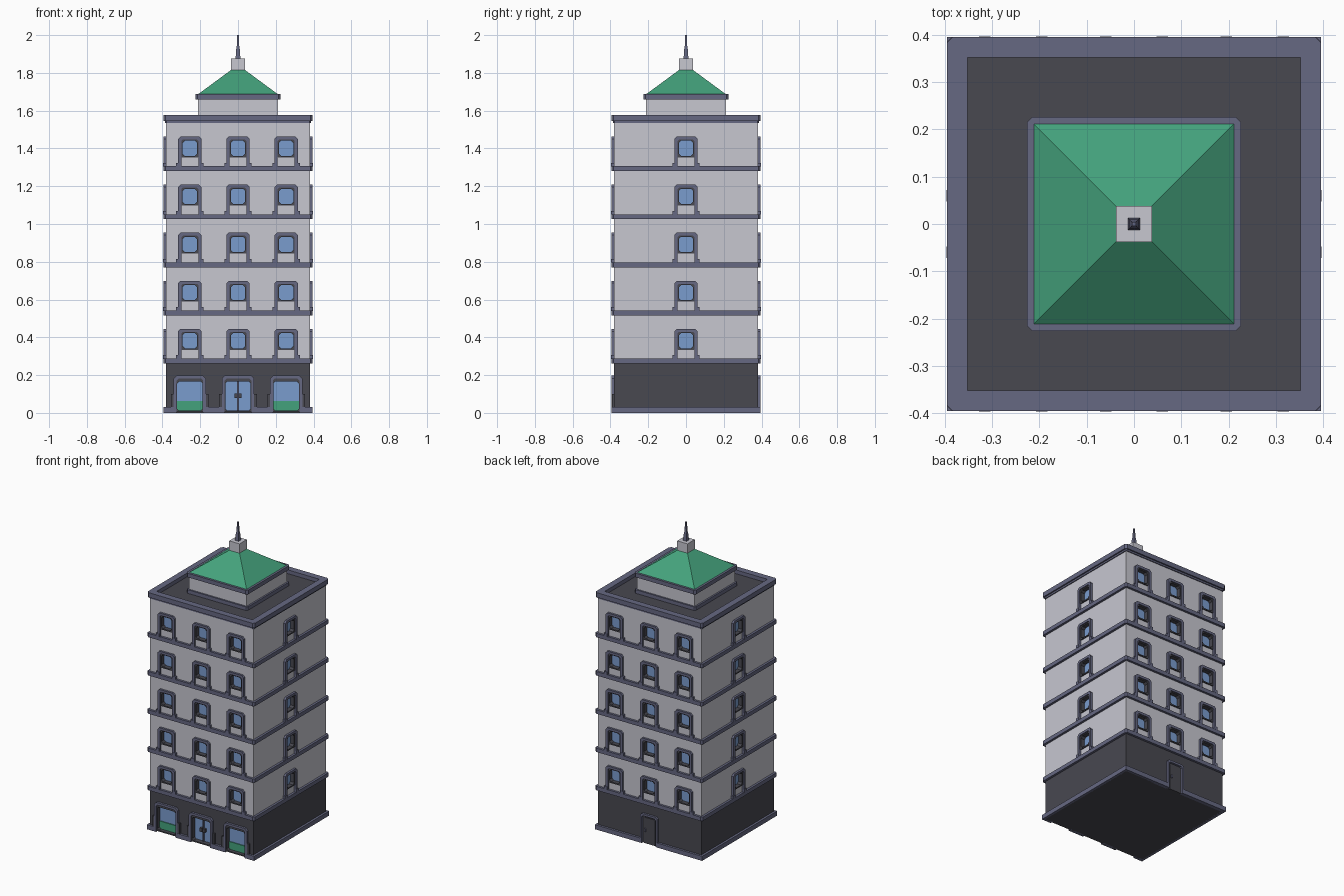
import bpy, bmesh, math
from mathutils import Vector

if "Cube" in bpy.data.objects:
    bpy.data.objects.remove(bpy.data.objects["Cube"])


def material(name, rgb):
    m = bpy.data.materials.new(name)
    lin = [(c / 255 / 12.92) if c < 11 else ((c / 255 + 0.055) / 1.055) ** 2.4 for c in rgb]
    m.diffuse_color = (*lin, 1)
    m.use_nodes = True
    m.node_tree.nodes["Principled BSDF"].inputs["Base Color"].default_value = m.diffuse_color
    return m


WALL = material("pale_stone", (199, 199, 208))
TRIM = material("slate_trim", (102, 104, 130))
DARK = material("charcoal", (72, 72, 80))
GREEN = material("green_roof", (68, 162, 124))
GLASS = material("blue_glass", (122, 156, 206))

parts = {}  # name -> (bmesh, material)


def part(name, mat):
    if name not in parts:
        parts[name] = (bmesh.new(), mat)
    return parts[name][0]


def side(k, u=0, z=0):
    """Map (across, up, outward) to world for wall k (0 front, 1 right, 2 back, 3 left)."""
    c, s = round(math.cos(k * math.pi / 2)), round(math.sin(k * math.pi / 2))

    def f(a, b, d):
        x, y = a + u, -d
        return Vector((x * c - y * s, x * s + y * c, b + z))
    return f


def flat(a, b, d):
    return Vector((a, b, d))


def loft(bm, rings, fn=flat):
    """Closed solid through equal-length rings of 3D points."""
    vs = [[bm.verts.new(fn(*p)) for p in r] for r in rings]
    n = len(vs[0])
    faces = [bm.faces.new(vs[0]), bm.faces.new(vs[-1])]
    for r0, r1 in zip(vs, vs[1:]):
        for i in range(n):
            j = (i + 1) % n
            faces.append(bm.faces.new((r0[i], r0[j], r1[j], r1[i])))
    bmesh.ops.recalc_face_normals(bm, faces=faces)


def box(bm, a0, a1, b0, b1, d0, d1, fn=flat):
    sq = [(a0, b0), (a1, b0), (a1, b1), (a0, b1)]
    loft(bm, [[(*p, d) for p in sq] for d in (d0, d1)], fn)


def chamfered(a0, a1, b0, b1, c):
    return [(a0, b0 + c), (a0, b1 - c), (a0 + c, b1), (a1 - c, b1),
            (a1, b1 - c), (a1, b0 + c), (a1 - c, b0), (a0 + c, b0)]


def arch(w, h, c):
    return [(-w, 0), (-w, h - c), (-w + c, h), (w - c, h), (w, h - c), (w, 0)]


def frame(bm, outer, inner, d0, d1, fn=flat, closed=True):
    """Strip between two outlines, given a thickness."""
    vs = [[bm.verts.new(fn(*p, d)) for p in o] for o, d in
          ((outer, d0), (outer, d1), (inner, d1), (inner, d0))]
    n = len(outer)
    faces = []
    for i in range(n if closed else n - 1):
        j = (i + 1) % n
        for k in range(4):
            a, b = vs[k], vs[(k + 1) % 4]
            faces.append(bm.faces.new((a[i], a[j], b[j], b[i])))
    if not closed:
        for i in (0, n - 1):
            faces.append(bm.faces.new([v[i] for v in vs]))
    bmesh.ops.recalc_face_normals(bm, faces=faces)


def slab(bm, h, z0, z1, c):
    o = chamfered(-h, h, -h, h, c)
    loft(bm, [[(*p, z) for p in o] for z in (z0, z1)])


def square(h, z):
    return [(-h, -h, z), (h, -h, z), (h, h, z), (-h, h, z)]


# Main blocks
box(part("ground_floor", DARK), -.38, .38, -.38, .38, 0, .27)
box(part("tower_walls", WALL), -.38, .38, -.38, .38, .27, 1.542)
cut_low, cut_high = part("ground_cutter", DARK), part("wall_cutter", WALL)

# Upper floors: bands and windows
STEP = .2545
for i in range(5):
    z0 = .288 + i * STEP
    slab(part("floor_bands", TRIM), .395, z0 - .026, z0, .01)
    for k in range(4):
        for u in ((-.255, 0, .255) if k % 2 == 0 else (0,)):
            f = side(k, u, z0)
            frame(part("window_surrounds", TRIM), arch(.062, .157, .013),
                  arch(.045, .141, .008), .37, .394, f, False)
            frame(part("window_frames", DARK), chamfered(-.046, .046, .046, .143, .003),
                  chamfered(-.038, .038, .054, .135, .012), .352, .387, f)
            box(part("window_glass", GLASS), -.042, .042, .05, .139, .345, .358, f)
            box(cut_high, -.042, .042, .05, .139, .35, .42, f)
            for s in (-1, 1):
                box(part("window_feet", TRIM), s * .06 - .012, s * .06 + .012,
                    -.002, .018, .37, .396, f)

# Shop windows and entrance on the front
for u in (-.255, 0, .255):
    f = side(0, u)
    frame(part("shop_surrounds", TRIM), arch(.086, .197, .016),
          arch(.071, .181, .01), .37, .395, f, False)
    frame(part("shop_frames", DARK), chamfered(-.073, .073, .004, .183, .003),
          chamfered(-.067, .067, .012, .166, .01), .352, .388, f)
    box(part("shop_glass", GLASS), -.069, .069, .008, .178, .345, .358, f)
    box(cut_low, -.069, .069, .008, .178, .35, .42, f)
    for s in (-1, 1):
        box(part("shop_piers", DARK), s * .088 - .012, s * .088 + .012, 0, .1, .37, .393, f)
    if u:
        box(part("shop_lower_panels", GREEN), -.069, .069, .008, .062, .355, .364, f)
f = side(0)
box(part("door_split", TRIM), -.005, .005, .008, .17, .355, .368, f)
for s in (-1, 1):
    box(part("door_handles", DARK), s * .011 - .008, s * .011 + .008, .078, .102, .36, .376, f)

# Back door
f = side(2)
frame(part("back_door_surround", TRIM), arch(.064, .197, .013),
      arch(.05, .183, .008), .37, .394, f, False)
box(part("back_door", DARK), -.04, .04, 0, .172, .37, .385, f)
box(part("back_door_handle", TRIM), -.033, -.023, .08, .1, .38, .392, f)

# Plinth strip, broken at the openings
for k, spans in enumerate((((-.395, -.335), (-.175, -.08), (.08, .175), (.335, .395)),
                           ((-.394, .394),), ((-.395, -.06), (.06, .395)), ((-.394, .394),))):
    for a0, a1 in spans:
        box(part("plinth", TRIM), a0, a1, 0, .03, .372, .395, side(k))

# Cornice, parapet and flat roof
slab(part("cornice", TRIM), .386, 1.535, 1.549, .008)
box(part("roof_deck", DARK), -.37, .37, -.37, .37, 1.54, 1.552)
frame(part("parapet", TRIM), chamfered(-.395, .395, -.395, .395, .012),
      chamfered(-.352, .352, -.352, .352, .001), 1.546, 1.577)

# Penthouse, pyramid roof and spire
slab(part("penthouse_base", TRIM), .224, 1.55, 1.576, .01)
box(part("penthouse", WALL), -.213, .213, -.213, .213, 1.55, 1.67)
slab(part("eave", TRIM), .226, 1.66, 1.687, .011)
loft(part("pyramid_roof", GREEN), [square(.214, 1.685), square(.036, 1.816)])
box(part("spire_block", WALL), -.038, .038, -.038, .038, 1.812, 1.877)
loft(part("spire", TRIM), [square(.013, 1.875), square(.009, 1.93),
                           square(.007, 1.935), square(.004, 2.0)])

# Make the objects
objs = {}
for name, (bm, mat) in parts.items():
    me = bpy.data.meshes.new(name)
    bm.to_mesh(me)
    bm.free()
    me.materials.append(mat)
    objs[name] = bpy.data.objects.new(name, me)
    bpy.context.collection.objects.link(objs[name])

# Cut the window recesses
for target, cutter in (("ground_floor", "ground_cutter"), ("tower_walls", "wall_cutter")):
    ob, cut = objs[target], objs[cutter]
    cut.hide_render = True
    mod = ob.modifiers.new("recesses", 'BOOLEAN')
    mod.operation, mod.solver, mod.object = 'DIFFERENCE', 'EXACT', cut
    dg = bpy.context.evaluated_depsgraph_get()
    me = bpy.data.meshes.new_from_object(ob.evaluated_get(dg))
    ob.modifiers.clear()
    ob.data = me
    bpy.data.objects.remove(cut)
